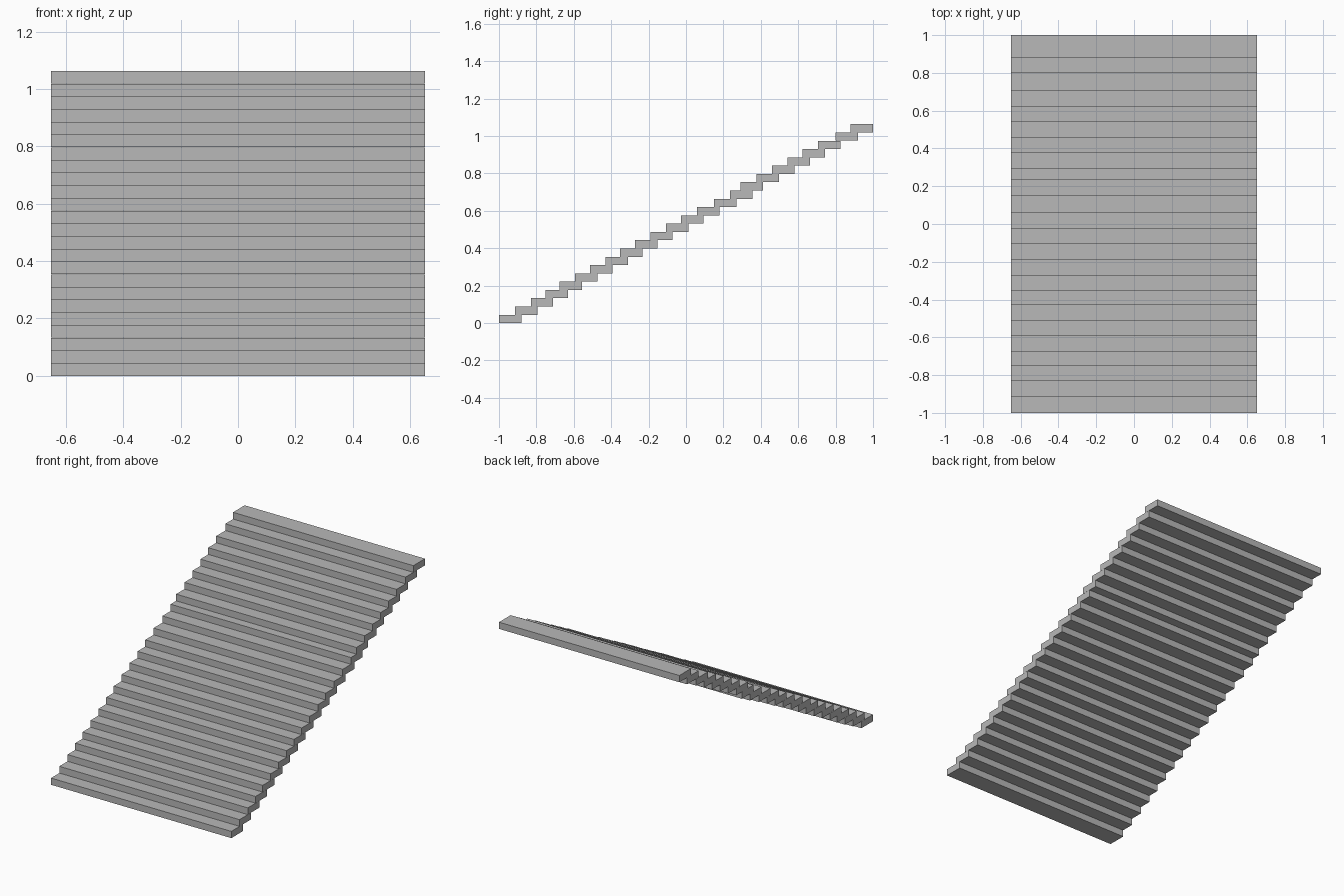
import bpy
import bmesh
from mathutils import Matrix, Vector

cube = bpy.data.objects.get("Cube")
if cube:
    bpy.data.objects.remove(cube, do_unlink=True)

# Plain grey for every tread
grey = bpy.data.materials.new("light_grey")
grey.use_nodes = True
colour = (0.48, 0.48, 0.48, 1)
grey.diffuse_color = colour
grey.node_tree.nodes["Principled BSDF"].inputs["Base Color"].default_value = colour

WIDTH, DEPTH, THICKNESS, RISE = 1.304, 0.12, 0.044, 0.0443

# Slightly uneven front edge of each tread, bottom to top
front_edges = [-1, -0.915, -0.83, -0.75, -0.676, -0.594, -0.512, -0.43,
               -0.353, -0.273, -0.191, -0.107, -0.027, 0.059, 0.15, 0.235,
               0.292, 0.377, 0.459, 0.543, 0.623, 0.706, 0.8, 0.88]


def add_slab(name, centre, size):
    bm = bmesh.new()
    bmesh.ops.create_cube(bm, size=1, matrix=Matrix.Diagonal((*size, 1)))
    mesh = bpy.data.meshes.new(name)
    bm.to_mesh(mesh)
    bm.free()
    mesh.materials.append(grey)
    slab = bpy.data.objects.new(name, mesh)
    slab.location = Vector(centre)
    bpy.context.collection.objects.link(slab)
    return slab


# Flight of overlapping flat treads
for i, front in enumerate(front_edges):
    add_slab(f"stair_tread_{i + 1}",
             (0, front + DEPTH / 2, i * RISE + THICKNESS / 2),
             (WIDTH, DEPTH, THICKNESS))
